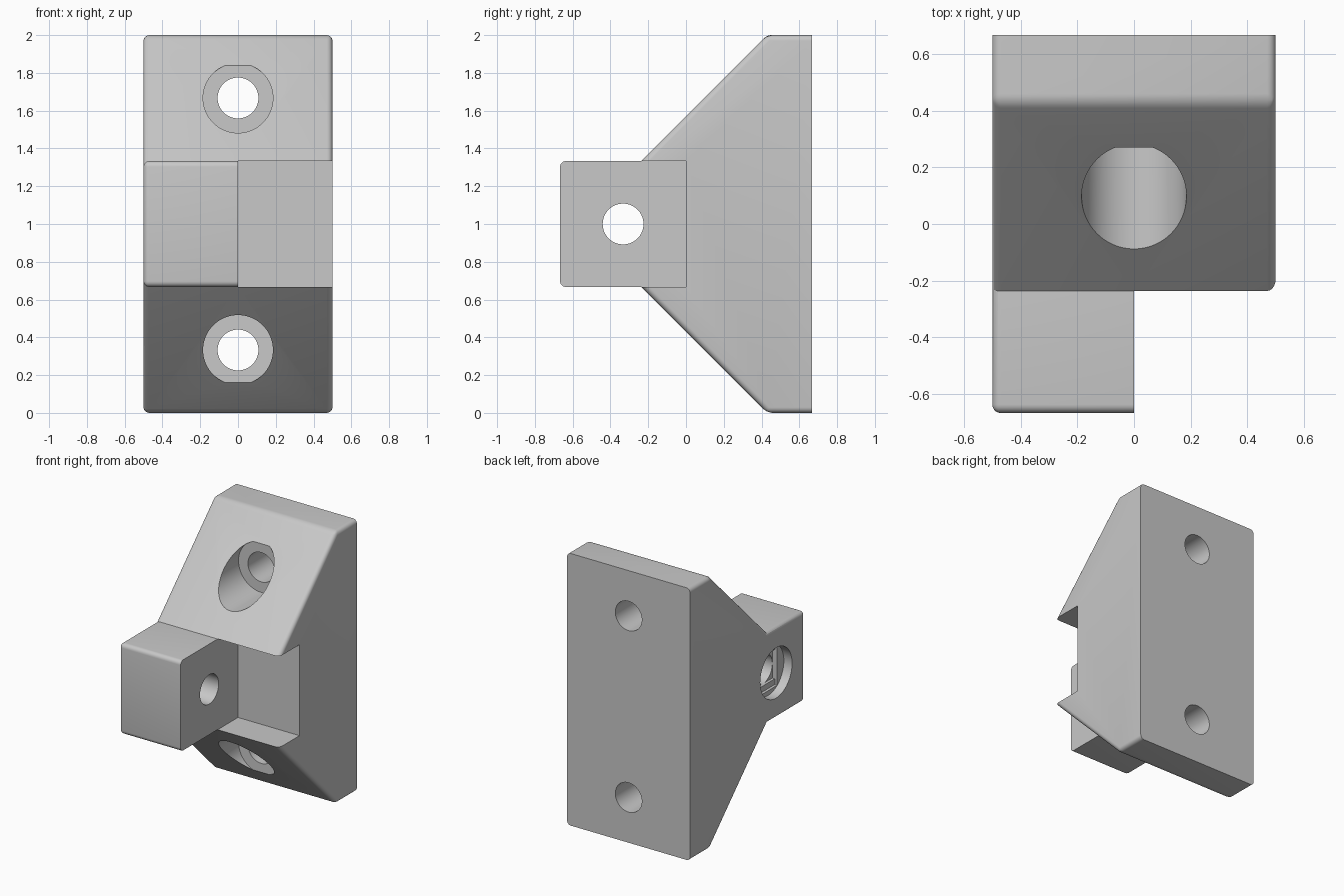
import bpy, bmesh, math
from mathutils import Matrix, Vector

cube = bpy.data.objects.get("Cube")
if cube:
    bpy.data.objects.remove(cube, do_unlink=True)

grey = bpy.data.materials.new("light grey plastic")
grey.use_nodes = True
colour = (0.58, 0.58, 0.58, 1)
grey.diffuse_color = colour
grey.node_tree.nodes["Principled BSDF"].inputs["Base Color"].default_value = colour

HALF, BACK, LIP = 0.5, 0.667, -0.237      # half width, rear plane, slope tips
LOW, HIGH, MID = 0.667, 1.333, 1.0        # tab heights
BORE, HEAD, ROUND = 0.108, 0.185, 0.03    # hole, screw head and edge radii


def make_object(name, bm):
    bmesh.ops.recalc_face_normals(bm, faces=bm.faces)
    mesh = bpy.data.meshes.new(name)
    bm.to_mesh(mesh)
    bm.free()
    obj = bpy.data.objects.new(name, mesh)
    bpy.context.collection.objects.link(obj)
    mesh.materials.append(grey)
    return obj


def prism(name, profile, x0, x1, sharp=None):
    """Extrude a (y, z) profile along x, rounding every edge not marked sharp."""
    bm = bmesh.new()
    face = bm.faces.new([bm.verts.new((x0, y, z)) for y, z in profile])
    new = bmesh.ops.extrude_face_region(bm, geom=[face])["geom"]
    bmesh.ops.translate(bm, vec=(x1 - x0, 0, 0),
                        verts=[v for v in new if isinstance(v, bmesh.types.BMVert)])
    bmesh.ops.recalc_face_normals(bm, faces=bm.faces)
    if sharp:
        edges = [e for e in bm.edges if not sharp(*[v.co for v in e.verts])]
        bmesh.ops.bevel(bm, geom=edges, offset=ROUND, segments=5, profile=0.5,
                        affect='EDGES', clamp_overlap=True)
    return make_object(name, bm)


def box(name, x0, x1, y0, y1, z0, z1, sharp=None):
    return prism(name, [(y0, z0), (y1, z0), (y1, z1), (y0, z1)], x0, x1, sharp)


def rod(name, start, end, radius):
    start, end = Vector(start), Vector(end)
    axis = end - start
    turn = axis.to_track_quat('Z', 'Y').to_matrix().to_4x4()
    bm = bmesh.new()
    bmesh.ops.create_cone(bm, cap_ends=True, segments=64, radius1=radius, radius2=radius,
                          depth=axis.length,
                          matrix=Matrix.Translation((start + end) / 2) @ turn)
    return make_object(name, bm)


def combine(target, tool, operation):
    tool.hide_render = True
    mod = target.modifiers.new("join", 'BOOLEAN')
    mod.operation, mod.solver, mod.object = operation, 'EXACT', tool
    bpy.context.view_layer.objects.active = target
    bpy.ops.object.modifier_apply(modifier=mod.name)
    bpy.data.objects.remove(tool, do_unlink=True)


def both(a, b, axis, value):
    return abs(a[axis] - value) < 1e-4 and abs(b[axis] - value) < 1e-4


# Wedge-shaped body with a square rear edge
outline = [(BACK, 0), (0.43, 0), (LIP, LOW), (LIP, HIGH), (0.43, 2), (BACK, 2)]
bracket = prism("mounting_bracket", outline, -HALF, HALF,
                lambda a, b: both(a, b, 1, BACK) or both(a, b, 1, LIP))

# Protruding tab, trimmed flat on its inner side by the recess
tab = box("tab", -HALF, 0.3, -BACK, -0.02, LOW, HIGH,
          lambda a, b: both(a, b, 1, -0.02) or both(a, b, 0, 0.3))
combine(bracket, tab, 'UNION')
combine(bracket, box("recess_cutter", 0, 0.7, -0.9, 0, LOW - 0.001, HIGH + 0.001), 'DIFFERENCE')

# Two mounting holes with deep screw head pockets
for z in (0.333, 1.667):
    combine(bracket, rod("head_cutter", (0, -0.5, z), (0, 0.27, z), HEAD), 'DIFFERENCE')
    combine(bracket, rod("hole_cutter", (0, 0, z), (0, 0.9, z), BORE), 'DIFFERENCE')

# Cross hole in the tab: head pocket, stepped bridge slots, through hole
y = -0.333
combine(bracket, rod("head_cutter", (-0.8, y, MID), (-0.433, y, MID), HEAD), 'DIFFERENCE')
for depth, reach in ((-0.413, 0.15), (-0.393, BORE)):
    combine(bracket, box("slot_cutter", -0.6, depth, y - BORE, y + BORE,
                         MID - reach, MID + reach), 'DIFFERENCE')
combine(bracket, rod("hole_cutter", (-0.45, y, MID), (0.2, y, MID), BORE), 'DIFFERENCE')

# Single finish, smooth rounds and bores
bracket.data.materials.clear()
bracket.data.materials.append(grey)
for p in bracket.data.polygons:
    p.material_index = 0
bpy.ops.object.select_all(action='DESELECT')
bracket.select_set(True)
bpy.context.view_layer.objects.active = bracket
bpy.ops.object.shade_smooth_by_angle(angle=math.radians(30))
